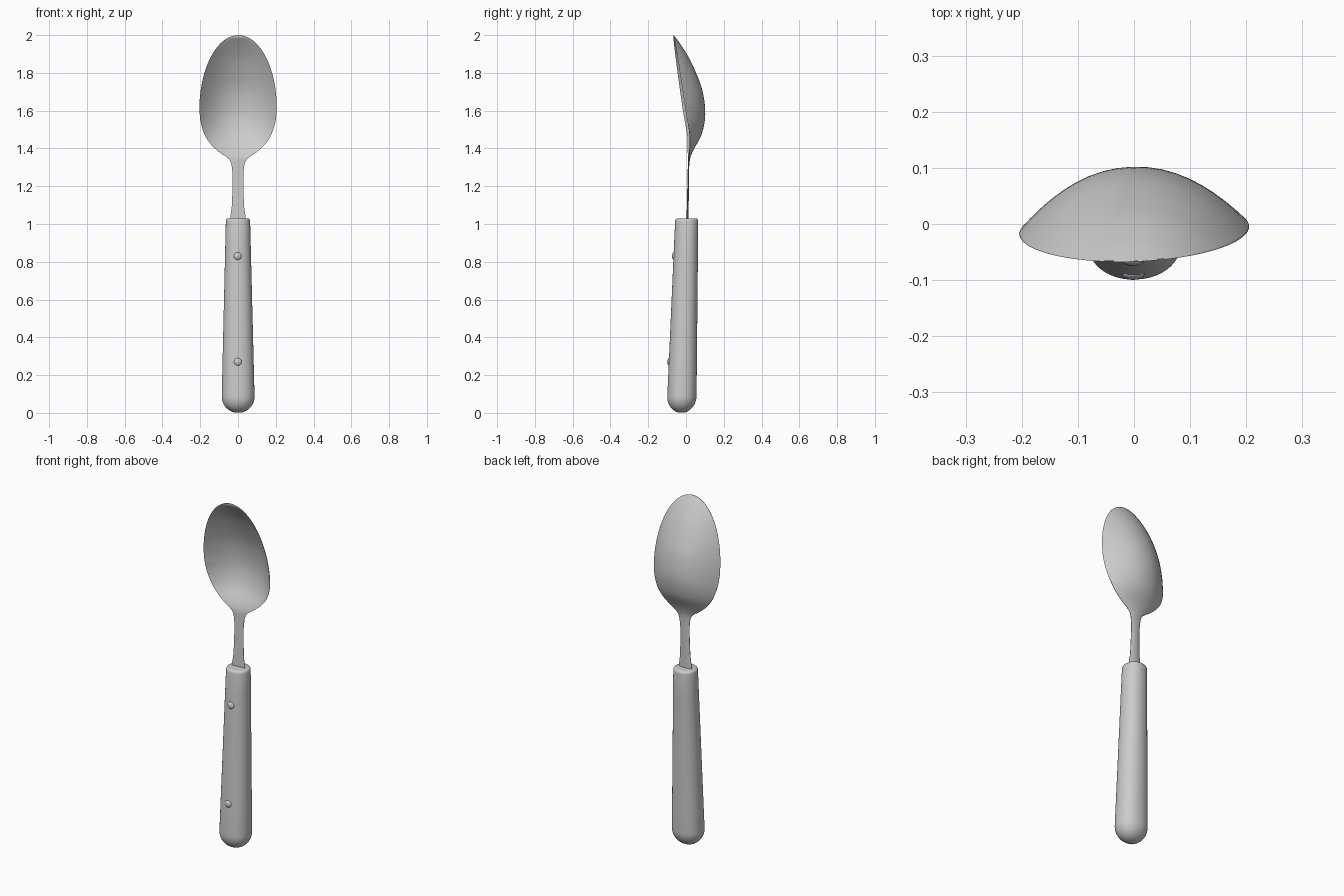
import bpy, bmesh, math
from mathutils import Matrix

if "Cube" in bpy.data.objects:
    bpy.data.objects.remove(bpy.data.objects["Cube"])

GREY = (0.6, 0.6, 0.6, 1)
grey = bpy.data.materials.new("plain grey")
grey.use_nodes = True
grey.diffuse_color = GREY
grey.node_tree.nodes["Principled BSDF"].inputs["Base Color"].default_value = GREY

TWIST = Matrix.Rotation(math.radians(2), 4, "Z")


def curve(points, z):
    """Smooth interpolation through (z, value) points."""
    z = min(max(z, points[0][0]), points[-1][0])
    i = next(k for k in range(len(points) - 1) if z <= points[k + 1][0])

    def slope(k):
        a, b = points[max(k - 1, 0)], points[min(k + 1, len(points) - 1)]
        return (b[1] - a[1]) / (b[0] - a[0])

    (z0, v0), (z1, v1) = points[i], points[i + 1]
    h = z1 - z0
    t = (z - z0) / h
    return ((1 + 2 * t) * (1 - t) ** 2 * v0 + t * (1 - t) ** 2 * h * slope(i)
            + t * t * (3 - 2 * t) * v1 + t * t * (t - 1) * h * slope(i + 1))


def finish(name, bm, angle):
    bmesh.ops.remove_doubles(bm, verts=bm.verts, dist=0.0002)
    bmesh.ops.recalc_face_normals(bm, faces=bm.faces)
    bm.transform(TWIST)
    mesh = bpy.data.meshes.new(name)
    bm.to_mesh(mesh)
    bm.free()
    ob = bpy.data.objects.new(name, mesh)
    bpy.context.collection.objects.link(ob)
    mesh.materials.append(grey)
    bpy.ops.object.select_all(action="DESELECT")
    ob.select_set(True)
    bpy.context.view_layer.objects.active = ob
    bpy.ops.object.shade_smooth_by_angle(angle=math.radians(angle))
    return ob


def loft(rings):
    """Join closed rings of points and cap both ends."""
    bm = bmesh.new()
    rows = [[bm.verts.new(p) for p in ring] for ring in rings]
    n = len(rows[0])
    for a, b in zip(rows, rows[1:]):
        for i in range(n):
            j = (i + 1) % n
            bm.faces.new((a[i], a[j], b[j], b[i]))
    bm.faces.new(rows[0])
    bm.faces.new(rows[-1])
    return bm


# Bowl and neck: one thin shell with a front and a back skin
WIDE, TIP = 1.61, 2.0
WIDTH = [(0.98, .044), (1.04, .040), (1.09, .033), (1.2, .029), (1.28, .030),
         (1.34, .045), (1.38, .098), (1.42, .142), (1.47, .175), (1.54, .198), (WIDE, .205)]
RIM = [(0.98, .003), (1.2, .008), (1.36, .012), (1.46, .013), (1.6, -.009), (TIP, -.067)]
BACK = [(0.98, .012), (1.2, .016), (1.33, .019), (1.385, .036), (1.46, .077), (1.52, .095),
        (1.58, .102), (1.66, .096), (1.74, .077), (1.87, .021), (1.95, -.028), (TIP, -.065)]


def half_width(z):
    if z < WIDE:
        return curve(WIDTH, z)
    return .205 * math.sqrt(max(0, 1 - ((z - WIDE) / (TIP - WIDE)) ** 2))


def shell_ring(z):
    w, rim, back = half_width(z), curve(RIM, z), curve(BACK, z)
    thick = min(.010, back - rim)
    across = [math.sin(math.pi / 2 * (k / 12 - 1)) for k in range(25)]
    outer = [(w * u, rim + .002 + (back - rim - .002) * (1 - abs(u) ** 2.1), z) for u in across]
    inner = [(w * u, rim + (back - thick - rim) * (1 - abs(u) ** 2.1), z) for u in across]
    return outer + inner[::-1]


levels = [0.98 + (WIDE - 0.98) * k / 45 for k in range(45)]
levels += [WIDE + (TIP - WIDE) * math.sin(math.pi / 2 * k / 28) for k in range(28)] + [TIP - .00005]
finish("bowl_and_neck", loft([shell_ring(z) for z in levels]), 50)


# Handle: tapering oval grip with a domed end and a softened top edge
TOP, DOME = 1.03, 0.09


def axis_y(z):
    return -.024 + .028 * z / TOP


def grip_ring(z, inset=1.0):
    t = z / TOP
    rx, ry = (.089 - .025 * t) * inset, (.079 - .018 * t) * inset
    ring = []
    for k in range(48):
        c, s = math.cos(math.tau * k / 48), math.sin(math.tau * k / 48)
        ring.append((math.copysign(abs(c) ** .93, c) * rx,
                     axis_y(z) + math.copysign(abs(s) ** .93, s) * ry, z))
    return ring


rings = []
for k in range(1, 13):
    a = math.pi / 2 * k / 12
    rings.append(grip_ring(DOME * (1 - math.cos(a)), math.sin(a)))
rings += [grip_ring(DOME + (TOP - .015 - DOME) * k / 8) for k in range(1, 9)]
for k in range(1, 5):
    a = math.pi / 2 * k / 4
    rings.append(grip_ring(TOP - .015 + .015 * math.sin(a), 1 - .2 * (1 - math.cos(a))))
finish("handle", loft(rings), 40)


# Rivets: two low domes on the front of the grip
for label, z in (("upper", .83), ("lower", .27)):
    bm = bmesh.new()
    bmesh.ops.create_uvsphere(bm, u_segments=20, v_segments=12, radius=.021)
    front = axis_y(z) - (.079 - .018 * z / TOP)
    bm.transform(Matrix.Translation((-.004, front + .004, z)) @ Matrix.Diagonal((1, .6, 1, 1)))
    finish(label + "_rivet", bm, 60)
